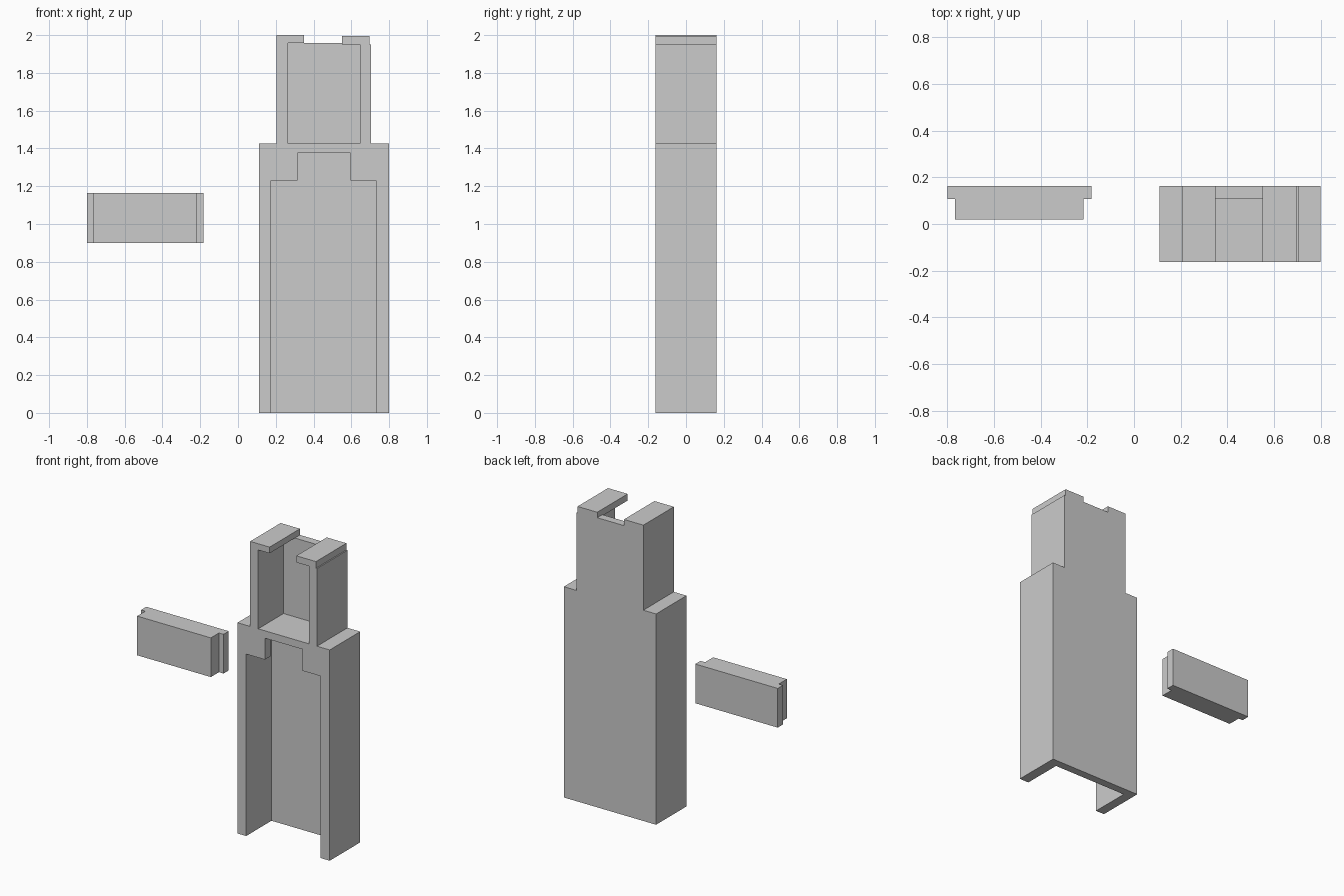
import bpy, bmesh

if "Cube" in bpy.data.objects:
    bpy.data.objects.remove(bpy.data.objects["Cube"])

FRONT, BACK = -0.1625, 0.1625   # overall depth
PANEL = 0.108                   # inner face of the back panel
LIP = -0.10                     # inner face of the front lip


def extrude_profile(name, pts, lo, hi, axis="y"):
    """Solid from an outline: (x, z) along y, or (x, y) along z."""
    bm = bmesh.new()
    place = (lambda p: (p[0], lo, p[1])) if axis == "y" else (lambda p: (p[0], p[1], lo))
    face = bm.faces.new([bm.verts.new(place(p)) for p in pts])
    moved = bmesh.ops.extrude_face_region(bm, geom=[face])["geom"]
    offset = (0, hi - lo, 0) if axis == "y" else (0, 0, hi - lo)
    bmesh.ops.translate(bm, vec=offset,
                        verts=[g for g in moved if isinstance(g, bmesh.types.BMVert)])
    bmesh.ops.recalc_face_normals(bm, faces=bm.faces[:])
    mesh = bpy.data.meshes.new(name)
    bm.to_mesh(mesh)
    bm.free()
    ob = bpy.data.objects.new(name, mesh)
    bpy.context.collection.objects.link(ob)
    return ob


def rect(x0, x1, z0, z1):
    return [(x0, z0), (x1, z0), (x1, z1), (x0, z1)]


def carve(target, cutter):
    cutter.hide_render = True
    mod = target.modifiers.new("carve", "BOOLEAN")
    mod.operation, mod.solver, mod.object = "DIFFERENCE", "EXACT", cutter
    bpy.context.view_layer.objects.active = target
    bpy.ops.object.modifier_apply(modifier=mod.name)
    bpy.data.objects.remove(cutter)


# Stepped housing: wide lower block with a narrower upper block
housing = extrude_profile("housing", [
    (0.11, 0), (0.80, 0), (0.80, 1.425), (0.705, 1.425), (0.705, 1.95), (0.55, 1.95),
    (0.55, 1.958), (0.205, 1.958), (0.205, 1.425), (0.11, 1.425)], FRONT, BACK)

# Lower cavity, full height behind the front lip
carve(housing, extrude_profile("cavity_cutter", rect(0.175, 0.73, -0.1, 1.375), LIP, PANEL))

# Front opening with its notched top
carve(housing, extrude_profile("opening_cutter", [
    (0.175, -0.1), (0.73, -0.1), (0.73, 1.23), (0.595, 1.23),
    (0.595, 1.375), (0.315, 1.375), (0.315, 1.23), (0.175, 1.23)], FRONT - 0.1, LIP + 0.02))

# Upper pocket, open to the front and top
carve(housing, extrude_profile("pocket_cutter", rect(0.265, 0.645, 1.425, 2.1),
                               FRONT - 0.1, PANEL))

# Top flanges on both upper walls
for name, x0, x1, z0, z1 in (("left_flange", 0.205, 0.35, 1.958, 2.0),
                             ("right_flange", 0.55, 0.697, 1.95, 1.995)):
    extrude_profile(name, rect(x0, x1, z0, z1), FRONT, BACK)

# Separate sliding block with side rails along its back
extrude_profile("sliding_block", [
    (-0.768, 0.02), (-0.217, 0.02), (-0.217, 0.107), (-0.183, 0.107),
    (-0.183, BACK), (-0.80, BACK), (-0.80, 0.107), (-0.768, 0.107)], 0.90, 1.165, axis="z")
